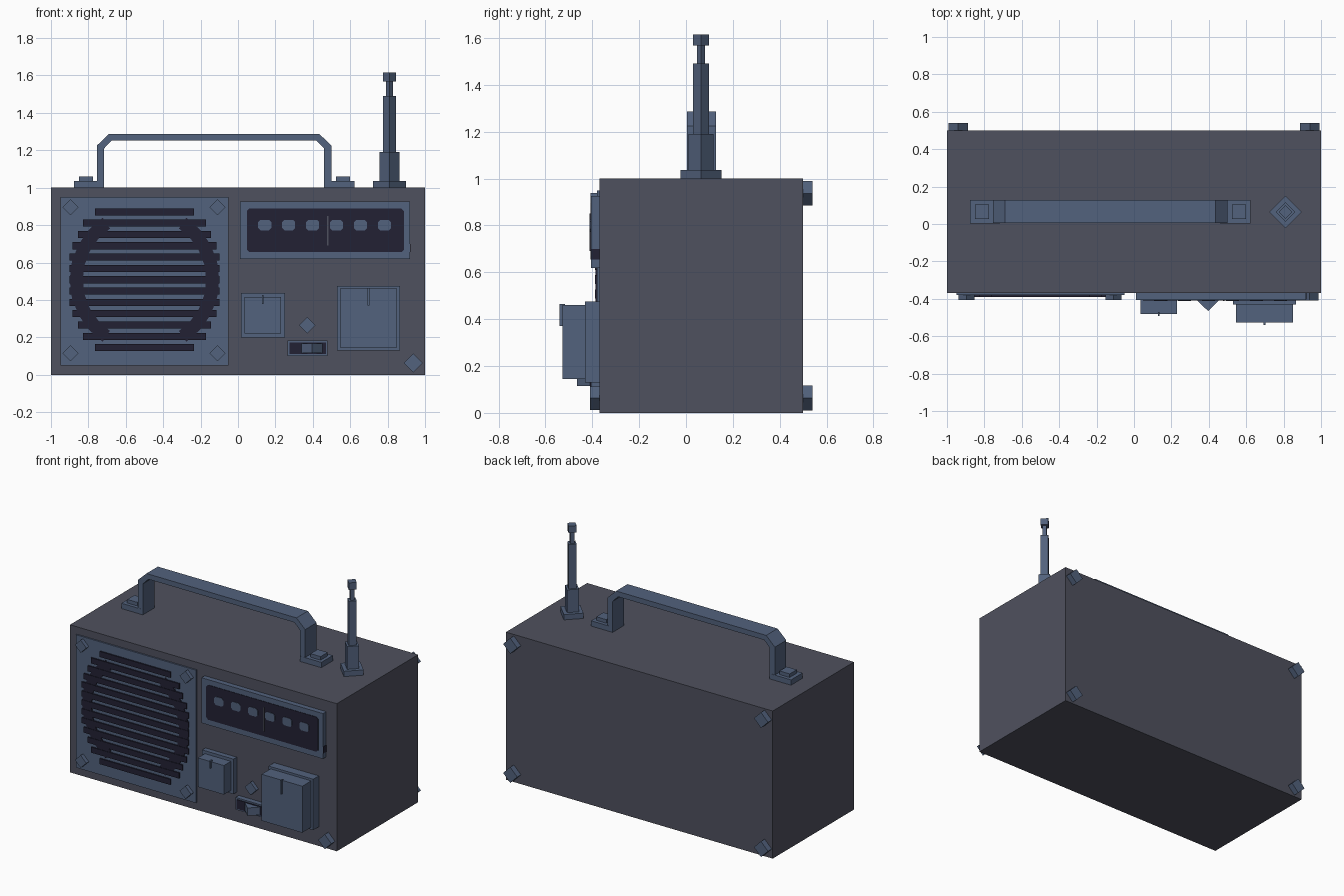
import bpy, bmesh, math

cube = bpy.data.objects.get("Cube")
if cube:
    bpy.data.objects.remove(cube, do_unlink=True)


def material(name, rgb):
    m = bpy.data.materials.new(name)
    m.use_nodes = True
    m.diffuse_color = (*rgb, 1)
    m.node_tree.nodes["Principled BSDF"].inputs["Base Color"].default_value = (*rgb, 1)
    return m


GREY = material("charcoal grey", (0.078, 0.082, 0.112))
BLUE = material("steel blue", (0.085, 0.122, 0.205))
DARK = material("dark navy", (0.016, 0.015, 0.034))


def prism(name, points, axis, lo, hi, mat):
    """Extrude a flat outline along 'y' (points are x, z) or 'z' (points are x, y)."""
    bm = bmesh.new()
    place = (lambda a, b: (a, lo, b)) if axis == "y" else (lambda a, b: (a, b, lo))
    face = bm.faces.new([bm.verts.new(place(a, b)) for a, b in points])
    new = bmesh.ops.extrude_face_region(bm, geom=[face])["geom"]
    depth = (0, hi - lo, 0) if axis == "y" else (0, 0, hi - lo)
    bmesh.ops.translate(bm, vec=depth, verts=[v for v in new if isinstance(v, bmesh.types.BMVert)])
    bmesh.ops.recalc_face_normals(bm, faces=bm.faces)
    mesh = bpy.data.meshes.new(name)
    bm.to_mesh(mesh)
    bm.free()
    mesh.materials.append(mat)
    obj = bpy.data.objects.new(name, mesh)
    bpy.context.collection.objects.link(obj)
    return obj


def rect(x0, x1, z0, z1, c=0.0):
    """Rectangle outline, with chamfered corners if c is given."""
    if not c:
        return [(x0, z0), (x1, z0), (x1, z1), (x0, z1)]
    return [(x0 + c, z0), (x1 - c, z0), (x1, z0 + c), (x1, z1 - c),
            (x1 - c, z1), (x0 + c, z1), (x0, z1 - c), (x0, z0 + c)]


def diamond(x, z, r):
    return [(x - r, z), (x, z - r), (x + r, z), (x, z + r)]


def plate(name, x0, x1, z0, z1, front, back, mat, c=0.0):
    return prism(name, rect(x0, x1, z0, z1, c), "y", front, back, mat)


# Cabinet
FACE = -0.37
plate("cabinet", -1, 1, 0, 1, FACE, 0.5, GREY)

# Speaker panel with slats on two side arcs
plate("speaker_panel", -0.95, -0.05, 0.05, 0.95, -0.38, FACE, BLUE)
CX, CZ = -0.5, 0.508
widths = [0.4, 0.4, 0.4, 0.385, 0.355, 0.33, 0.265]
for i in range(-6, 7):
    w, z = widths[abs(i)], CZ + i * 0.0605
    plate("speaker_slat", CX - w, CX + w, z - 0.019, z + 0.019, -0.389, -0.38, DARK)
angles = [math.radians(a) for a in range(-56, 57, 14)]
for side in (-1, 1):
    arc = [(CX + side * 0.4 * math.cos(a), CZ + 0.4 * math.sin(a)) for a in angles]
    arc += [(CX + side * 0.33 * math.cos(a), CZ + 0.33 * math.sin(a)) for a in reversed(angles)]
    prism("speaker_arc", arc, "y", -0.386, -0.38, DARK)

# Screws
for x in (-0.895, -0.11):
    for z in (0.115, 0.895):
        prism("panel_screw", diamond(x, z, 0.043), "y", -0.407, -0.38, BLUE)
prism("front_screw", diamond(0.937, 0.063, 0.05), "y", -0.41, FACE, BLUE)
for x in (-0.94, 0.94):
    for z in (0.063, 0.937):
        prism("back_screw", diamond(x, z, 0.053), "y", 0.5, 0.54, BLUE)

# Tuning display
plate("display_frame", 0.01, 0.92, 0.618, 0.925, -0.405, FACE, BLUE)
plate("display_window", 0.047, 0.887, 0.655, 0.89, -0.408, -0.405, DARK, 0.014)
plate("display_end", 0.88, 0.923, 0.655, 0.7, -0.404, FACE, DARK)
for i in range(6):
    x = 0.143 + i * 0.128
    plate("display_mark", x - 0.035, x + 0.035, 0.772, 0.828, -0.411, -0.408, BLUE, 0.012)
plate("tuning_needle", 0.476, 0.484, 0.69, 0.85, -0.411, -0.408, GREY)


# Square knobs with a pointer fin
def knob(name, x0, x1, z0, z1, base, front, inset, pointer):
    x = (x0 + x1) / 2
    plate(name + "_base", x0, x1, z0, z1, base, FACE, BLUE)
    plate(name, x0 + inset, x1 - inset, z0 + inset, z1 - inset, front, base, BLUE)
    plate(name + "_pointer", x - 0.005, x + 0.005, z1 - pointer, z1 - 0.01,
          front - 0.013, front + 0.01, BLUE)


knob("volume_knob", 0.015, 0.25, 0.2, 0.437, -0.405, -0.48, 0.02, 0.06)
knob("tuning_knob", 0.53, 0.865, 0.13, 0.475, -0.43, -0.526, 0.015, 0.105)

# Indicator and slide switch
prism("indicator_light", diamond(0.37, 0.265, 0.044), "y", -0.395, FACE, BLUE)
plate("switch_base", 0.265, 0.478, 0.1, 0.182, -0.405, FACE, BLUE)
plate("switch_slot", 0.275, 0.47, 0.11, 0.172, -0.41, -0.405, DARK)
prism("switch_lever", [(0.337, -0.408), (0.396, -0.465), (0.455, -0.408)], "z", 0.115, 0.168, BLUE)

# Carrying handle with feet
handle = [(-0.755, 1.0), (-0.755, 1.225), (-0.69, 1.287), (0.435, 1.287), (0.5, 1.225), (0.5, 1.0),
          (0.461, 1.0), (0.461, 1.21), (0.42, 1.252), (-0.675, 1.252), (-0.716, 1.21), (-0.716, 1.0)]
prism("handle", handle, "y", 0.005, 0.127, BLUE)
for x0, x1, n in ((-0.877, -0.716, -0.812), (0.461, 0.622, 0.562)):
    prism("handle_foot", rect(x0, x1, 0.004, 0.128), "z", 1, 1.036, BLUE)
    prism("handle_bolt", rect(n - 0.038, n + 0.038, 0.028, 0.104), "z", 1.036, 1.06, BLUE)

# Telescopic antenna
low = 1.0
for name, r, top in (("base", 0.087, 1.036), ("sleeve", 0.053, 1.19), ("tube", 0.035, 1.49),
                     ("rod", 0.018, 1.568), ("tip", 0.035, 1.615)):
    prism("antenna_" + name, diamond(0.81, 0.064, r), "z", low, top, BLUE)
    low = top
